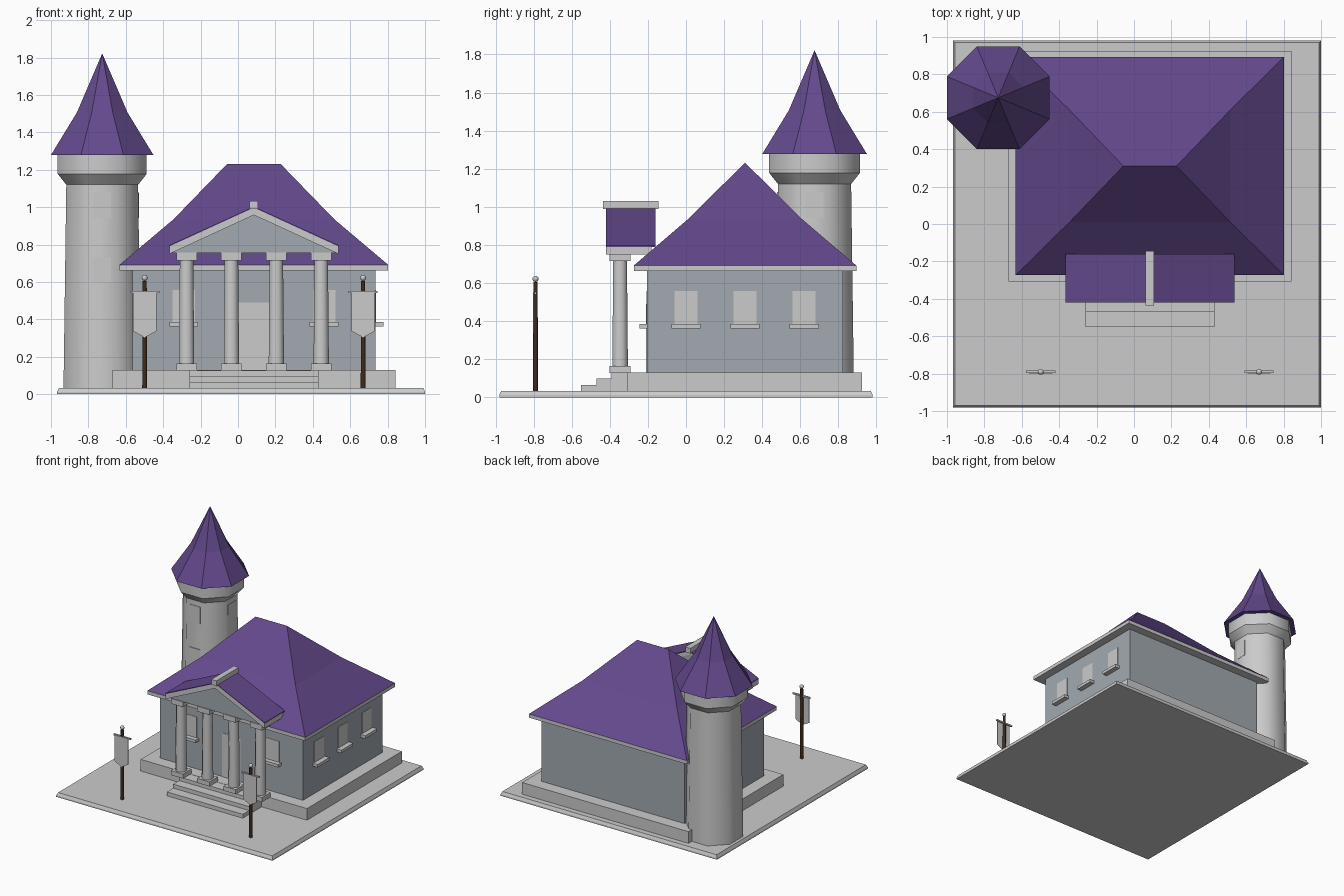
import bpy, bmesh, math

if "Cube" in bpy.data.objects:
    bpy.data.objects.remove(bpy.data.objects["Cube"])

CX, CY = 0.085, 0.31      # centre of the hall
TX, TY = -0.726, 0.675    # centre of the tower


def material(name, color):
    m = bpy.data.materials.new(name)
    m.diffuse_color = (*color, 1)
    m.use_nodes = True
    m.node_tree.nodes["Principled BSDF"].inputs["Base Color"].default_value = m.diffuse_color
    return m


PURPLE = material("purple_tiles", (0.125, 0.066, 0.26))
SLATE = material("slate_walls", (0.36, 0.40, 0.44))
WOOD = material("dark_wood", (0.05, 0.025, 0.012))


def make(name, verts, faces, mat=None):
    me = bpy.data.meshes.new(name)
    me.from_pydata(verts, [], faces)
    bm = bmesh.new()
    bm.from_mesh(me)
    bmesh.ops.recalc_face_normals(bm, faces=bm.faces)
    bm.to_mesh(me)
    bm.free()
    ob = bpy.data.objects.new(name, me)
    bpy.context.collection.objects.link(ob)
    if mat:
        me.materials.append(mat)
    return ob


def loft(name, rings, mat=None):
    """Skin a stack of equal-length rings and cap both ends."""
    n = len(rings[0])
    faces = [[k * n + i, k * n + (i + 1) % n, (k + 1) * n + (i + 1) % n, (k + 1) * n + i]
             for k in range(len(rings) - 1) for i in range(n)]
    faces += [list(range(n)), list(range((len(rings) - 1) * n, len(rings) * n))]
    return make(name, [v for r in rings for v in r], faces, mat)


def rect(x0, x1, y0, y1, z):
    return [(x0, y0, z), (x1, y0, z), (x1, y1, z), (x0, y1, z)]


def box(name, x0, x1, y0, y1, z0, z1, mat=None):
    return loft(name, [rect(x0, x1, y0, y1, z0), rect(x0, x1, y0, y1, z1)], mat)


def extrude_y(name, profile, y0, y1, mat=None):
    return loft(name, [[(x, y, z) for x, z in profile] for y in (y0, y1)], mat)


def turned(name, x, y, profile, n, mat=None, smooth=True):
    """Revolve (apothem, z) points into an n-sided solid with flat sides on the axes."""
    k = 1 / math.cos(math.pi / n)

    def ring(r, z):
        return [(x + k * r * math.cos((i + .5) * math.tau / n),
                 y + k * r * math.sin((i + .5) * math.tau / n), z) for i in range(n)]
    ob = loft(name, [ring(r, z) for r, z in profile], mat)
    if smooth:
        bpy.ops.object.select_all(action='DESELECT')
        bpy.context.view_layer.objects.active = ob
        ob.select_set(True)
        bpy.ops.object.shade_smooth_by_angle(angle=math.radians(47))
    return ob


# Ground slab with a slight bevel, and the hall's plinth
loft("ground_slab", [rect(-.967, 1, -.98, .98, 0), rect(-.967, 1, -.98, .98, .012),
                     rect(-.957, .99, -.97, .97, .034)])
box("plinth", -.67, .842, -.307, .925, .03, .13)

# Front steps
for i, (y, z) in enumerate([(-.552, .066), (-.47, .098), (-.392, .128)]):
    box(f"step_{i + 1}", -.26, .43, y, -.30, .03, z)

# Hall walls, eaves board and hipped roof with a slight kick
box("hall_walls", CX - .65, CX + .65, -.205, .825, .13, .68, SLATE)
box("eaves_board", CX - .718, CX + .718, CY - .584, CY + .584, .662, .692)


def roof_ring(a, b, z):
    return rect(CX - a, CX + a, CY - b, CY + b, z)


roof = [v for r in (roof_ring(.718, .584, .692), roof_ring(.43, .30, .935)) for v in r]
roof += [(CX - .142, CY, 1.232), (CX + .142, CY, 1.232)]
make("hall_roof", roof,
     [(3, 2, 1, 0), (0, 1, 5, 4), (1, 2, 6, 5), (2, 3, 7, 6), (3, 0, 4, 7),
      (4, 5, 9, 8), (5, 6, 9), (6, 7, 8, 9), (7, 4, 8)], PURPLE)

# Door and hall windows, nearly flush with the walls
box("door", CX - .083, CX + .083, -.209, -.20, .13, .49)
for i, x in enumerate((CX - .375, CX + .375)):
    box(f"front_window_{i + 1}", x - .06, x + .06, -.208, -.20, .385, .557)
    box(f"front_sill_{i + 1}", x - .077, x + .077, -.245, -.20, .362, .386)
for i, y in enumerate((CY - .31, CY, CY + .31)):
    box(f"side_window_{i + 1}", .73, .738, y - .06, y + .06, .385, .557)
    box(f"side_sill_{i + 1}", .73, .777, y - .077, y + .077, .362, .386)

# Portico columns with square bases and capitals
PY = -.346
for i, dx in enumerate((-.36, -.12, .12, .36)):
    x = CX + dx
    box(f"column_base_{i + 1}", x - .055, x + .055, PY - .055, PY + .055, .128, .165)
    turned(f"column_{i + 1}", x, PY, [(.041, .16), (.036, .72)], 8)
    box(f"capital_{i + 1}", x - .055, x + .055, PY - .055, PY + .055, .715, .758)

# Pediment: gable block, stone rakes, tiled slopes and ridge cap
W = .452
extrude_y("gable", [(CX - W + .01, .756), (CX + W - .01, .756), (CX, .962)], -.395, -.18, SLATE)
extrude_y("rakes", [(CX - W, .75), (CX, .958), (CX + W, .75),
                    (CX + W, .79), (CX, .997), (CX - W, .79)], -.42, -.18)
extrude_y("portico_tiles", [(CX - W, .79), (CX, .996), (CX + W, .79),
                            (CX + W, .797), (CX, 1.003), (CX - W, .797)], -.42, -.16, PURPLE)
box("ridge_cap", CX - .023, CX + .023, -.435, -.145, .99, 1.032)

# Eight-sided tower: tapered shaft, flared corbel, crown and spire
turned("tower_shaft", TX, TY, [(.207, .03), (.192, 1.125)], 8)
turned("tower_corbel", TX, TY, [(.192, 1.12), (.238, 1.178)], 8)
turned("tower_crown", TX, TY, [(.238, 1.178), (.238, 1.282)], 8)
turned("spire", TX, TY, [(.2745, 1.278), (.135, 1.507), (.001, 1.82)], 8, PURPLE, False)

# Tower windows, thin panels on the front and right faces
for i, (z0, z1) in enumerate([(.60, .73), (.942, 1.078)]):
    d = .203 - .006 * i
    box(f"tower_front_window_{i + 1}", TX - .048, TX + .048, TY - d, TY - .18, z0, z1)
    box(f"tower_side_window_{i + 1}", TX + .18, TX + d, TY - .048, TY + .048, z0, z1)

# Banner poles
BY = -.79
for i, x in enumerate((CX - .584, CX + .584)):
    turned(f"pole_{i + 1}", x, BY, [(.013, .03), (.011, .605)], 8, WOOD)
    bpy.ops.mesh.primitive_uv_sphere_add(segments=12, ring_count=8, radius=.016,
                                         location=(x, BY, .622))
    bpy.context.object.name = f"finial_{i + 1}"
    bpy.ops.object.shade_smooth()
    box(f"crossbar_{i + 1}", x - .078, x + .078, BY - .006, BY + .006, .541, .553)
    extrude_y(f"banner_{i + 1}", [(x - .062, .55), (x - .062, .337), (x, .303),
                                  (x + .062, .337), (x + .062, .55)], BY - .013, BY - .008)
